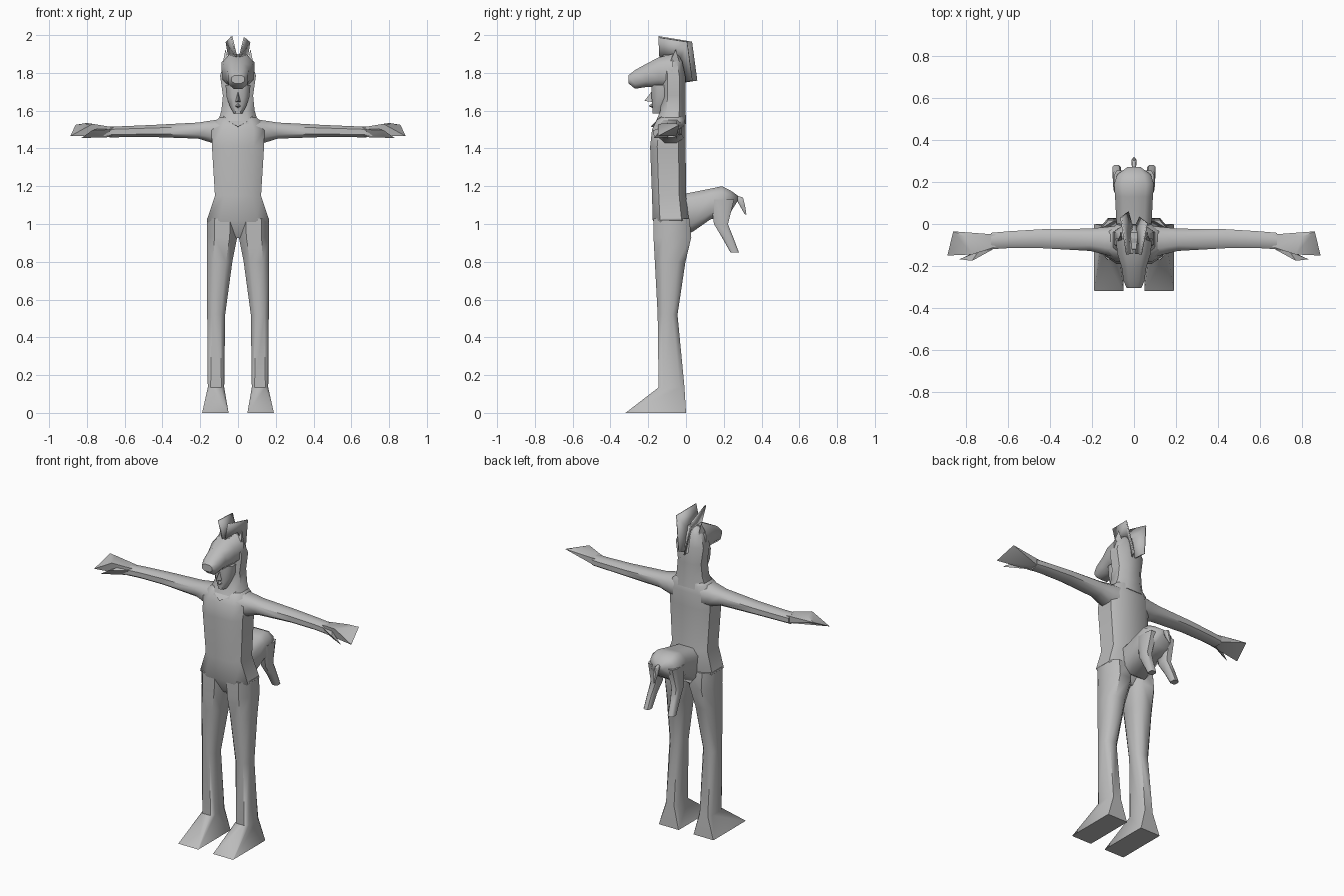
import bpy, bmesh, math

grey = bpy.data.materials.new("plain grey")
grey.diffuse_color = (0.5, 0.5, 0.5, 1)


def finish(name, bm, mirror=False, angle=50):
    bmesh.ops.recalc_face_normals(bm, faces=bm.faces)
    me = bpy.data.meshes.new(name)
    bm.to_mesh(me)
    bm.free()
    me.materials.append(grey)
    ob = bpy.data.objects.new(name, me)
    bpy.context.collection.objects.link(ob)
    if mirror:
        ob.modifiers.new("mirror", 'MIRROR')
    bpy.ops.object.select_all(action='DESELECT')
    ob.select_set(True)
    bpy.context.view_layer.objects.active = ob
    bpy.ops.object.shade_smooth_by_angle(angle=math.radians(angle))
    return ob


def loft(name, axis, rings, mirror=False, angle=50, c=0.5):
    """Eight-sided rings (t, u0, u1, v0, v1[, corner]) joined along an axis."""
    bm = bmesh.new()
    loops = []
    for t, u0, u1, v0, v1, *k in rings:
        k = k[0] if k else c
        um, vm, a, b = (u0 + u1) / 2, (v0 + v1) / 2, (u1 - u0) / 2, (v1 - v0) / 2
        loop = []
        for i, j in ((1, -k), (1, k), (k, 1), (-k, 1), (-1, k), (-1, -k), (-k, -1), (k, -1)):
            u, v = um + a * i, vm + b * j
            loop.append(bm.verts.new({'x': (t, u, v), 'y': (u, t, v), 'z': (u, v, t)}[axis]))
        loops.append(loop)
    for p, q in zip(loops, loops[1:]):
        for i in range(8):
            bm.faces.new((p[i], p[(i + 1) % 8], q[(i + 1) % 8], q[i]))
    bm.faces.new(loops[0])
    bm.faces.new(loops[-1])
    return finish(name, bm, mirror, angle)


def hull(name, pts, mirror=False, angle=35):
    bm = bmesh.new()
    for p in pts:
        bm.verts.new(p)
    r = bmesh.ops.convex_hull(bm, input=bm.verts[:])
    bmesh.ops.delete(bm, geom=list({g for g in r["geom_interior"] if isinstance(g, bmesh.types.BMVert)}),
                     context='VERTS')
    return finish(name, bm, mirror, angle)


# Legs with wedge feet
loft("leg", 'z', [(0, .05, .19, -.32, 0, .97), (.135, .073, .16, -.145, -.008, .65),
                  (.52, .068, .163, -.15, -.045), (.8, .03, .165, -.165, -.003),
                  (.93, .004, .165, -.172, .028), (1.03, .0, .164, -.172, .018)], True)

# Hips and torso
loft("torso", 'z', [(.925, -.1, .1, -.13, -.02), (1.02, -.165, .165, -.176, .015),
                    (1.15, -.122, .122, -.18, 0), (1.41, -.138, .138, -.19, -.002),
                    (1.5, -.14, .14, -.18, -.002), (1.55, -.115, .115, -.155, -.005),
                    (1.575, -.085, .085, -.13, -.01)], c=.6)

# Arms
loft("arm", 'x', [(.09, -.16, -.01, 1.42, 1.555), (.14, -.145, -.015, 1.43, 1.548),
                  (.21, -.128, -.022, 1.452, 1.537), (.44, -.115, -.025, 1.46, 1.525),
                  (.6, -.115, -.035, 1.46, 1.518), (.68, -.12, -.042, 1.458, 1.515)], True)

# Hands with fingers held together and a separate thumb
hull("fingers", [(.66, -.05, 1.465), (.66, -.11, 1.465), (.66, -.05, 1.51), (.66, -.11, 1.512),
                 (.77, -.145, 1.53), (.80, -.06, 1.535), (.86, -.035, 1.525), (.888, -.15, 1.465),
                 (.78, -.06, 1.495), (.8, -.135, 1.487)], True)
hull("thumb", [(.67, -.09, 1.46), (.67, -.12, 1.5), (.77, -.175, 1.497), (.74, -.13, 1.505),
               (.83, -.168, 1.455), (.77, -.15, 1.465)], True)

# Hood over the neck and the skull
loft("hood", 'z', [(1.53, -.11, .11, -.165, 0), (1.6, -.088, .088, -.135, -.002),
                   (1.68, -.08, .08, -.13, -.002), (1.785, -.095, .095, -.13, -.004),
                   (1.86, -.07, .07, -.13, -.02), (1.895, -.04, .04, -.12, -.04)])
hull("hood_collar", [(0, -.186, 1.515), (0, -.13, 1.51), (.07, -.15, 1.555), (-.07, -.15, 1.555),
                     (.085, -.1, 1.59), (-.085, -.1, 1.59), (0, -.12, 1.57)])

# Animal muzzle projecting over the brow
loft("muzzle", 'y', [(-.07, -.088, .088, 1.72, 1.9), (-.145, -.078, .078, 1.725, 1.882),
                     (-.21, -.058, .058, 1.725, 1.848), (-.27, -.05, .05, 1.716, 1.815),
                     (-.305, -.035, .035, 1.745, 1.787)])

# Face below the muzzle
loft("face", 'z', [(1.585, -.022, .022, -.178, -.11), (1.62, -.042, .042, -.178, -.08),
                   (1.67, -.06, .06, -.182, -.06), (1.735, -.066, .066, -.182, -.06)])
hull("nose", [(0, -.22, 1.652), (.016, -.175, 1.645), (-.016, -.175, 1.645), (0, -.175, 1.71)])
hull("lips", [(0, -.198, 1.625), (.022, -.17, 1.625), (-.022, -.17, 1.625), (0, -.178, 1.64),
              (0, -.175, 1.612)])

# Ears
hull("ear", [(.05, -.085, 1.865), (.08, -.085, 1.855), (.062, -.035, 1.86), (.066, -.055, 1.925)], True)

# Mane: two upright plates spreading apart
for name, s, dy in (("mane_left", -1, 0), ("mane_right", 1, -.025)):
    bm = bmesh.new()
    base = [(.004, -.14, 1.885), (.006, -.03, 1.87), (.006, -.005, 1.75)]
    top = [(.03, -.145, 1.995 + dy / 4), (.058, .032 + dy, 1.965), (.025, .06 + dy, 1.76)]
    a = [bm.verts.new((s * x, y, z)) for x, y, z in base]
    b = [bm.verts.new((s * x, y, z)) for x, y, z in top]
    for i in (0, 1):
        bm.faces.new((a[i], a[i + 1], b[i + 1], b[i]))
    ob = finish(name, bm, angle=30)
    ob.modifiers.new("thickness", 'SOLIDIFY').thickness = .008

# Hindquarters with two dangling legs and a tail
loft("rump", 'y', [(-.04, -.08, .08, 1.0, 1.155), (.03, -.085, .085, .955, 1.167),
                   (.13, -.09, .09, 1.025, 1.187), (.19, -.095, .095, 1.03, 1.2),
                   (.235, -.08, .08, 1.06, 1.178), (.272, -.03, .03, 1.12, 1.152)], c=.6)
loft("hind_leg", 'z', [(1.13, .035, .095, .13, .255), (1.0, .045, .098, .148, .222),
                       (.93, .058, .1, .19, .25), (.85, .063, .103, .235, .28)], True, c=.6)
loft("tail", 'z', [(1.05, -.003, .003, .312, .32), (1.1, -.012, .012, .283, .312),
                   (1.14, -.01, .01, .262, .302), (1.15, -.006, .006, .24, .27)])
